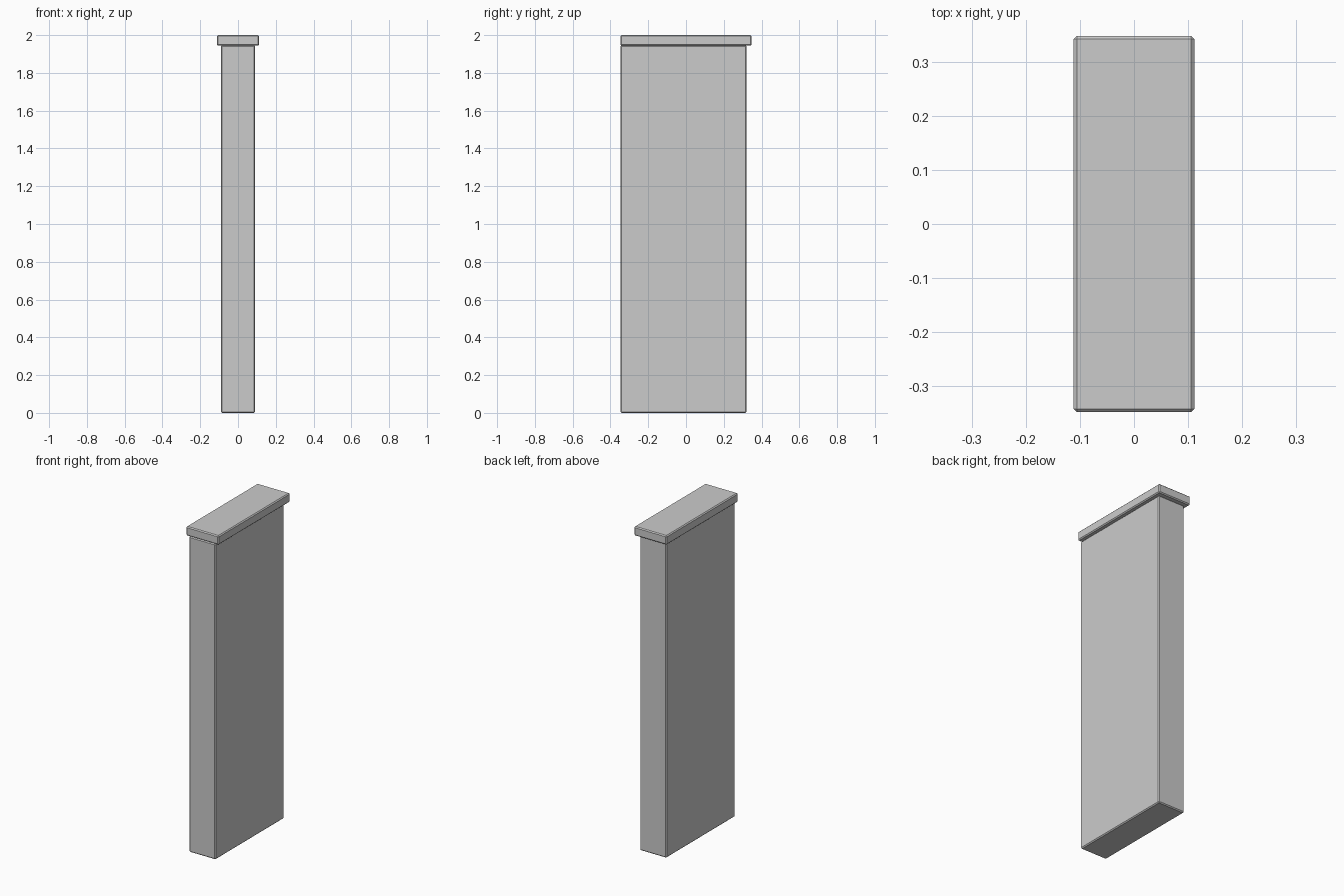
import bpy

if "Cube" in bpy.data.objects:
    bpy.data.objects.remove(bpy.data.objects["Cube"])


def chamfered_box(name, lo, hi, bevel):
    """Box between two corners with a single flat chamfer on every edge."""
    centre = [(a + b) / 2 for a, b in zip(lo, hi)]
    bpy.ops.mesh.primitive_cube_add(size=1, location=centre)
    ob = bpy.context.object
    ob.name = name
    ob.scale = [b - a for a, b in zip(lo, hi)]
    bpy.ops.object.transform_apply(location=False, rotation=False, scale=True)
    mod = ob.modifiers.new("edge_chamfer", 'BEVEL')
    mod.width = bevel
    mod.segments = 1
    return ob


# Upright panel, flush with the cap at the front and set back at the rear
chamfered_box("panel", (-0.091, -0.348, 0), (0.091, 0.321, 1.945), 0.006)

# Overhanging cap
chamfered_box("cap", (-0.1115, -0.348, 1.944), (0.1115, 0.348, 2.0), 0.006)
